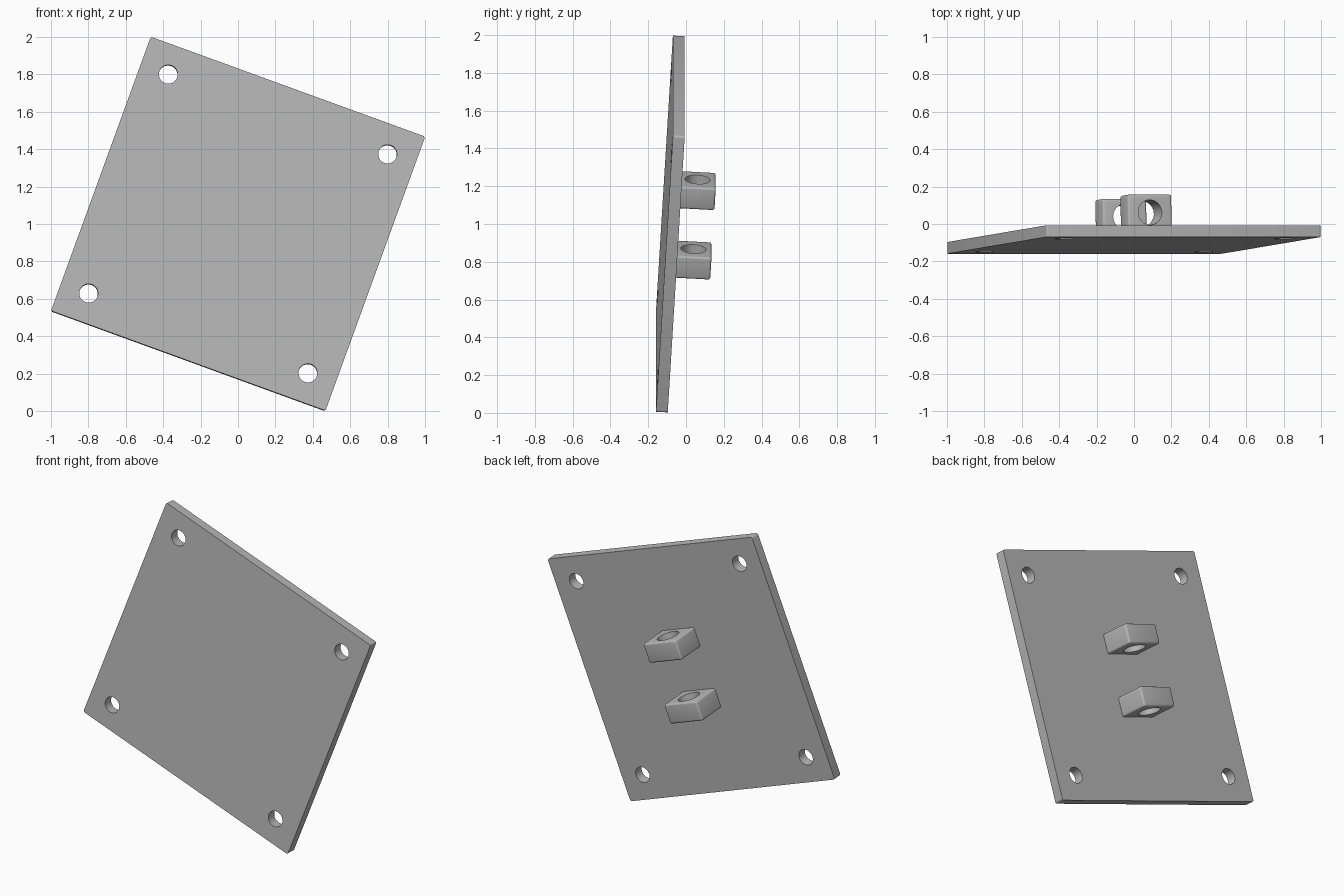
import bpy
import bmesh
from math import radians
from mathutils import Matrix, Vector

cube = bpy.data.objects.get("Cube")
if cube:
    bpy.data.objects.remove(cube, do_unlink=True)

SIDE, THICK = 1.561, 0.0625            # square plate
HOLE_R, INSET = 0.05, 0.157            # screw holes
LUG = Vector((0.25, 0.195, 0.125))     # width, depth, height
LUG_HOLE_R, LUG_Z, ROUND = 0.067, 0.196, 0.012

# Local frame: x across the plate, y out of its back, z up the plate
POSE = (Matrix.Translation((0, -0.083, 1.0))
        @ Matrix.Rotation(radians(20), 4, 'Y')
        @ Matrix.Rotation(radians(-3.3), 4, 'X'))

grey = bpy.data.materials.new("plain grey")
grey.use_nodes = True
colour = (0.48, 0.48, 0.48, 1)
grey.diffuse_color = colour
grey.node_tree.nodes["Principled BSDF"].inputs["Base Color"].default_value = colour


def add_object(name, bm):
    mesh = bpy.data.meshes.new(name)
    bm.to_mesh(mesh)
    bm.free()
    mesh.materials.append(grey)
    obj = bpy.data.objects.new(name, mesh)
    bpy.context.collection.objects.link(obj)
    obj.matrix_world = POSE
    return obj


def rounded_box(name, centre, size, edge_rule):
    """Box whose edges that pass edge_rule are rounded."""
    bm = bmesh.new()
    bmesh.ops.create_cube(bm, size=1, matrix=Matrix.Translation(centre) @ Matrix.Diagonal((*size, 1)))
    edges = [e for e in bm.edges if edge_rule(e.verts[0].co, e.verts[1].co)]
    bmesh.ops.bevel(bm, geom=edges, offset=ROUND, segments=4, profile=0.5, affect='EDGES')
    return add_object(name, bm)


def drill(obj, centres, radius, axis):
    """Cut round holes through obj along the given local axis."""
    turn = Matrix.Rotation(radians(90), 4, 'X') if axis == 'Y' else Matrix()
    bm = bmesh.new()
    for c in centres:
        bmesh.ops.create_cone(bm, cap_ends=True, segments=48, radius1=radius, radius2=radius,
                              depth=0.4, matrix=Matrix.Translation(c) @ turn)
    cutter = add_object("hole_cutter", bm)
    cutter.hide_render = True
    mod = obj.modifiers.new("holes", 'BOOLEAN')
    mod.operation, mod.object, mod.solver = 'DIFFERENCE', cutter, 'EXACT'
    bpy.ops.object.select_all(action='DESELECT')
    bpy.context.view_layer.objects.active = obj
    obj.select_set(True)
    bpy.ops.object.modifier_apply(modifier=mod.name)
    bpy.data.objects.remove(cutter, do_unlink=True)
    bpy.ops.object.shade_smooth_by_angle(angle=radians(30))


# Plate: four rounded corners and a screw hole near each
plate = rounded_box("mounting_plate", (0, 0, 0), (SIDE, THICK, SIDE),
                    lambda a, b: abs(a.y - b.y) > 0.01)
h = SIDE / 2 - INSET
drill(plate, [(sx * h, 0, sz * h) for sx in (-1, 1) for sz in (-1, 1)], HOLE_R, 'Y')

# Two pierced lugs on the back, rounded everywhere but at the base
base = THICK / 2
for name, z in (("lower_lug", -LUG_Z), ("upper_lug", LUG_Z)):
    lug = rounded_box(name, (0, base + LUG.y / 2, z), LUG,
                      lambda a, b: max(a.y, b.y) > base + 0.01)
    drill(lug, [(0, base + 0.099, z)], LUG_HOLE_R, 'Z')
